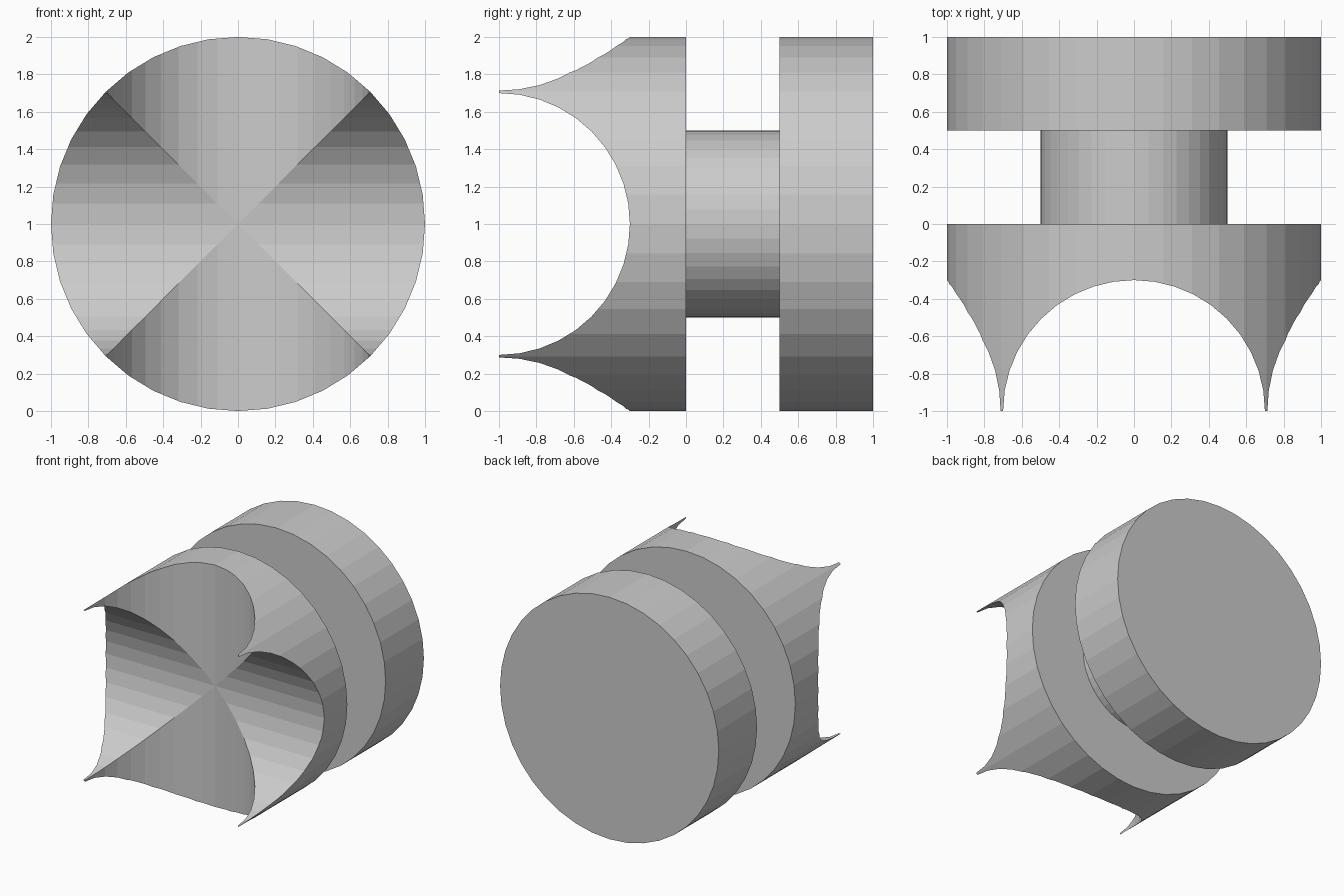
import bpy, bmesh, math

if "Cube" in bpy.data.objects:
    bpy.data.objects.remove(bpy.data.objects["Cube"])

SIDES = 40
R = 1.0        # outer radius
CUT_R = 0.7    # radius of the crossing grooves


def lathe(name, profile):
    """Revolve (radius, y) points around the y axis at height z = 1."""
    bm = bmesh.new()
    rings = []
    for r, y in profile:
        rings.append([bm.verts.new((r * math.cos(2 * math.pi * i / SIDES), y,
                                    1 + r * math.sin(2 * math.pi * i / SIDES)))
                      for i in range(SIDES)])
    for a, b in zip(rings, rings[1:]):
        for i in range(SIDES):
            j = (i + 1) % SIDES
            bm.faces.new((a[i], a[j], b[j], b[i]))
    bm.faces.new(rings[0])
    bm.faces.new(rings[-1])
    bmesh.ops.recalc_face_normals(bm, faces=bm.faces)
    mesh = bpy.data.meshes.new(name)
    bm.to_mesh(mesh)
    bm.free()
    obj = bpy.data.objects.new(name, mesh)
    bpy.context.collection.objects.link(obj)
    return obj


# Spool: pronged head, narrow neck and rear disc in one profile
spool = lathe("pronged_spool", [(R, -1), (R, 0), (0.5, 0), (0.5, 0.5), (R, 0.5), (R, 1)])

# Two crossing round grooves carve four prongs into the front
cutters = []
for name, rot in (("vertical_groove", (0, 0, 0)),
                  ("horizontal_groove", (0, math.pi / 2, 0))):
    bpy.ops.mesh.primitive_cylinder_add(vertices=SIDES, radius=CUT_R, depth=3,
                                        location=(0, -1, 1), rotation=rot)
    cutter = bpy.context.object
    cutter.name = name
    cutter.hide_render = True
    cutters.append(cutter)
    mod = spool.modifiers.new(name, 'BOOLEAN')
    mod.operation = 'DIFFERENCE'
    mod.solver = 'EXACT'
    mod.object = cutter

# Apply the cuts and clear the helpers
bpy.context.view_layer.objects.active = spool
for mod in list(spool.modifiers):
    bpy.ops.object.modifier_apply(modifier=mod.name)
for cutter in cutters:
    bpy.data.objects.remove(cutter, do_unlink=True)
